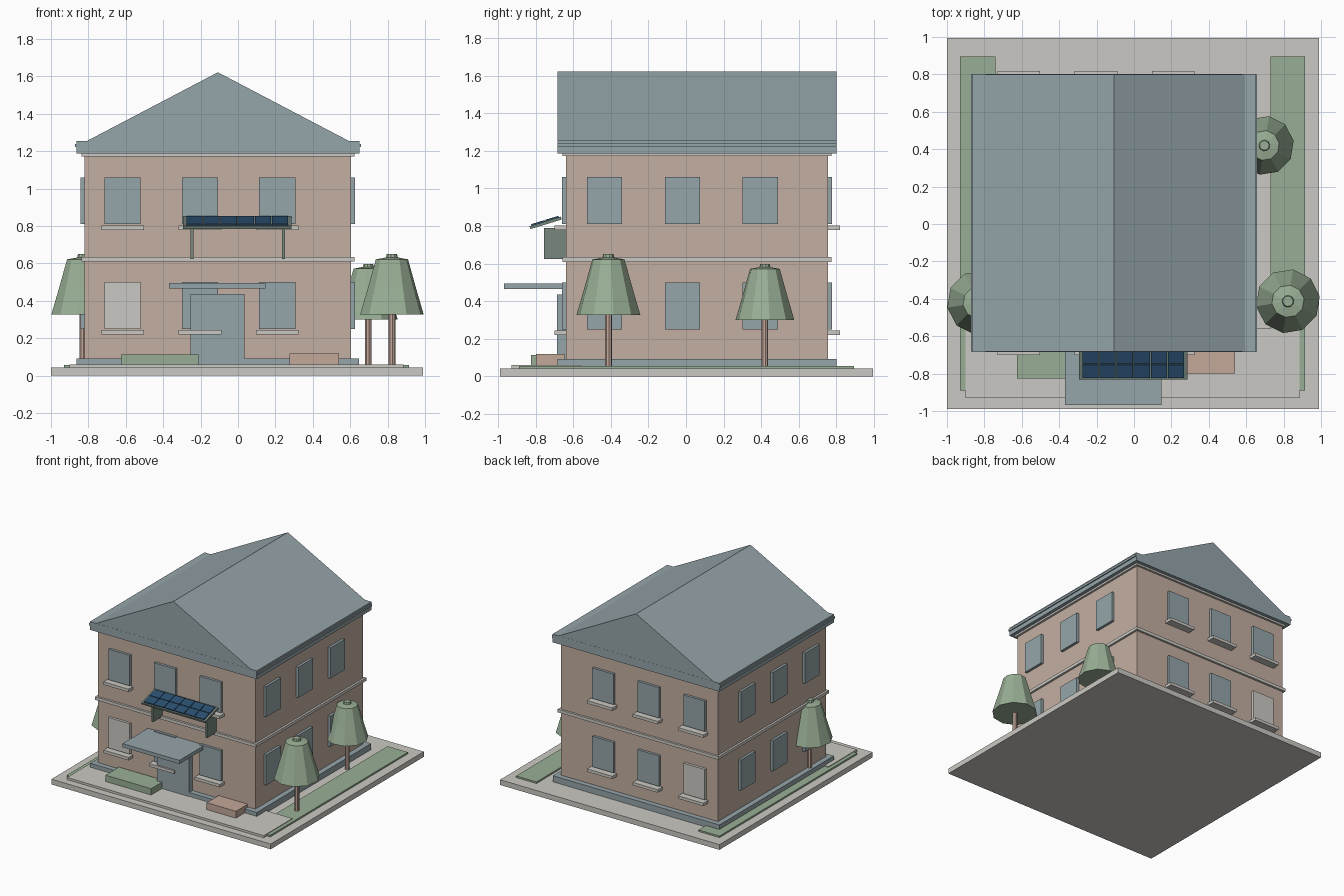
import bpy, bmesh, math
from mathutils import Matrix, Vector

cube = bpy.data.objects.get("Cube")
if cube:
    bpy.data.objects.remove(cube, do_unlink=True)


def material(name, r, g, b):
    # Convert 0-255 display values to linear
    col = []
    for v in (r, g, b):
        v /= 255
        col.append(v / 12.92 if v < 0.04 else ((v + 0.055) / 1.055) ** 2.4)
    col.append(1.0)
    m = bpy.data.materials.new(name)
    m.use_nodes = True
    m.diffuse_color = col
    bsdf = next(n for n in m.node_tree.nodes if n.type == 'BSDF_PRINCIPLED')
    bsdf.inputs["Base Color"].default_value = col
    bsdf.inputs["Roughness"].default_value = 0.8
    return m


BRICK = material("wall_brick", 196, 175, 161)
SLATE = material("slate_blue", 149, 165, 170)
STONE = material("pale_stone", 203, 201, 195)
LEAF = material("leaf_green", 153, 175, 149)
CLAY = material("clay", 196, 168, 154)
METAL = material("frame_green_grey", 118, 135, 125)
NAVY = material("panel_navy", 42, 78, 110)


def finish(name, bm, mat):
    bmesh.ops.recalc_face_normals(bm, faces=bm.faces)
    mesh = bpy.data.meshes.new(name)
    bm.to_mesh(mesh)
    bm.free()
    mesh.materials.append(mat)
    ob = bpy.data.objects.new(name, mesh)
    bpy.context.scene.collection.objects.link(ob)
    return ob


def add_box(bm, x, y, z):
    # x, y, z are (low, high) bounds
    size = Vector((x[1] - x[0], y[1] - y[0], z[1] - z[0]))
    mid = Vector((sum(x) / 2, sum(y) / 2, sum(z) / 2))
    bmesh.ops.create_cube(bm, size=1, matrix=Matrix.Translation(mid) @ Matrix.Diagonal(size).to_4x4())


def box(name, x, y, z, mat):
    bm = bmesh.new()
    add_box(bm, x, y, z)
    return finish(name, bm, mat)


# Main wall bounds
X0, X1, Y0, Y1 = -0.82, 0.605, -0.64, 0.757


def around(name, grow, z, mat):
    # Slab following the wall outline with an overhang
    return box(name, (X0 - grow, X1 + grow), (Y0 - grow, Y1 + grow), z, mat)


# Ground
box("ground_slab", (-1, 0.99), (-0.99, 0.995), (0, 0.043), STONE)
box("front_paving", (-0.9, 0.885), (-0.93, -0.56), (0.04, 0.061), STONE)
box("lawn_right", (-0.93, -0.74), (-0.89, 0.895), (0.04, 0.056), LEAF)
box("lawn_left", (0.73, 0.915), (-0.89, 0.895), (0.04, 0.056), LEAF)

# Building body
around("plinth", 0.043, (0.04, 0.093), SLATE)
around("walls", 0, (0.05, 1.2), BRICK)
around("floor_band", 0.017, (0.61, 0.635), STONE)
around("top_band", 0.017, (1.172, 1.188), STONE)
around("eaves_fascia", 0.044, (1.187, 1.255), SLATE)

# Gable roof extruded along y
MID = (X0 + X1) / 2
bm = bmesh.new()
outline = [(MID - 0.71, 1.25), (MID + 0.71, 1.25), (MID, 1.622)]
gable = bm.faces.new([bm.verts.new((px, Y0 - 0.043, pz)) for px, pz in outline])
ext = bmesh.ops.extrude_face_region(bm, geom=[gable], use_keep_orig=True)
bmesh.ops.translate(bm, vec=(0, Y1 - Y0 + 0.086, 0),
                    verts=[v for v in ext["geom"] if isinstance(v, bmesh.types.BMVert)])
finish("gable_roof", bm, SLATE)
for side, label in ((-1, "right"), (1, "left")):
    gx = sorted((MID + side * 0.74, MID + side * 0.765))
    box("gutter_" + label, gx, (Y0 - 0.043, Y1 + 0.043), (1.222, 1.24), SLATE)

# Windows: plates on all four walls, sills on front and back only
FLOORS = (0.25, 0.81)
for floor, z in enumerate(FLOORS):
    tall = (z, z + 0.25)
    for i in range(3):
        tag = f"_{floor + 1}_{i + 1}"
        cx = -0.617 + 0.4135 * i
        cy = -0.434 + 0.415 * i
        wx, wy = (cx - 0.097, cx + 0.097), (cy - 0.094, cy + 0.094)
        sx = (cx - 0.114, cx + 0.114)
        sz = (z - 0.031, z - 0.007)
        glass = STONE if floor == 0 and i == 0 else SLATE
        box("front_window" + tag, wx, (Y0 - 0.021, Y0 + 0.01), tall, glass)
        box("back_window" + tag, wx, (Y1 - 0.01, Y1 + 0.021), tall, glass)
        box("front_sill" + tag, sx, (Y0 - 0.06, Y0 + 0.01), sz, STONE)
        box("back_sill" + tag, sx, (Y1 - 0.01, Y1 + 0.062), sz, STONE)
        box("right_window" + tag, (X0 - 0.021, X0 + 0.01), wy, tall, SLATE)
        box("left_window" + tag, (X1 - 0.01, X1 + 0.021), wy, tall, SLATE)

# Entrance
box("door", (-0.255, 0.035), (-0.686, -0.63), (0.06, 0.437), SLATE)
box("door_canopy", (-0.37, 0.146), (-0.968, -0.63), (0.465, 0.495), SLATE)

# Front planters
box("hedge_box", (-0.625, -0.21), (-0.825, -0.65), (0.05, 0.113), LEAF)
box("clay_planter", (0.275, 0.54), (-0.798, -0.645), (0.05, 0.118), CLAY)

# Solar array: brackets, tilted tray and a grid of panels
for label, bx in (("right", -0.255), ("left", 0.235)):
    box("array_bracket_" + label, (bx, bx + 0.016), (-0.757, -0.63), (0.625, 0.79), METAL)
tray = box("array_tray", (-0.29, 0.29), (-0.087, 0.087), (-0.008, 0.008), METAL)
bm = bmesh.new()
STEP_X, STEP_Y = 0.0915, 0.078
for col in range(6):
    for row in range(2):
        px = (col - 2.5) * STEP_X
        py = (row - 0.5) * STEP_Y
        add_box(bm, (px - 0.0435, px + 0.0435), (py - 0.037, py + 0.037), (0.007, 0.016))
panels = finish("solar_panels", bm, NAVY)
for ob in (tray, panels):
    ob.location = (-0.004, -0.747, 0.817)
    ob.rotation_euler = (math.radians(17), 0, 0)


# Trees: ten-sided tapered crown on a slim trunk
def turned(name, x, y, rings, sides, mat):
    bm = bmesh.new()
    loops = []
    for r, z in rings:
        loops.append([bm.verts.new((x + r * math.cos(a), y + r * math.sin(a), z))
                      for a in (math.radians(9) + math.tau * k / sides for k in range(sides))])
    for low, high in zip(loops, loops[1:]):
        for k in range(sides):
            n = (k + 1) % sides
            bm.faces.new((low[k], low[n], high[n], high[k]))
    bm.faces.new(loops[0])
    bm.faces.new(loops[-1])
    return finish(name, bm, mat)


TREES = (("front_left", 0.823, -0.413, 1.0),
         ("back_left", 0.697, 0.42, 0.92),
         ("front_right", -0.828, -0.42, 1.0))
for label, tx, ty, s in TREES:
    turned("trunk_" + label, tx, ty, [(0.019 * s, 0.04), (0.019 * s, 0.4 * s)], 8, CLAY)
    crown = [(0.172, 0.327), (0.129, 0.473), (0.087, 0.622), (0.032, 0.632), (0.028, 0.65)]
    turned("crown_" + label, tx, ty, [(r * s, z * s) for r, z in crown], 10, LEAF)
